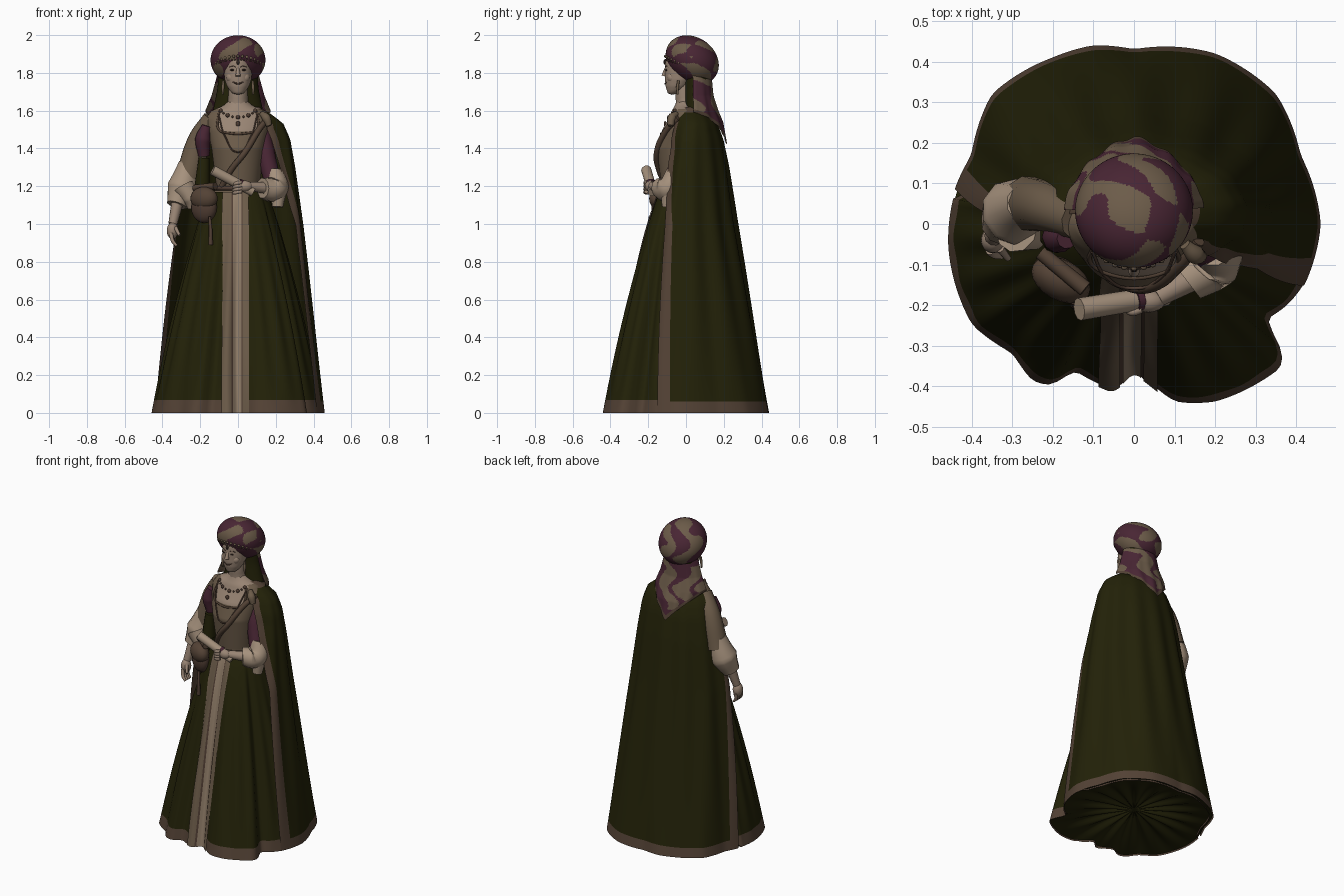
import bpy, bmesh, math
from math import sin, cos, pi, radians
from mathutils import Vector, Matrix

cube = bpy.data.objects.get("Cube")
if cube:
    bpy.data.objects.remove(cube)


def material(name, r, g, b):
    m = bpy.data.materials.new(name)
    m.use_nodes = True
    m.diffuse_color = (r, g, b, 1)
    m.node_tree.nodes["Principled BSDF"].inputs["Base Color"].default_value = (r, g, b, 1)
    return m


GREEN = material("dark_green_cloth", .0165, .0155, .0025)
BROWN = material("brown_trim", .088, .055, .036)
TAN = material("tan_brocade", .15, .106, .067)
PURPLE = material("plum_cloth", .066, .019, .034)
CREAM = material("cream_linen", .38, .285, .205)
SKIN = material("skin", .32, .235, .175)
PALE = material("pale_underskirt", .28, .205, .14)
LEATHER = material("dark_leather", .08, .047, .033)
DARK = material("dark_detail", .03, .018, .014)


def lerp(a, b, t):
    return a + (b - a) * t


def keyed(keys, x):
    """Interpolate a list of (position, values...) rows."""
    if x <= keys[0][0]:
        return keys[0][1:]
    for p, q in zip(keys, keys[1:]):
        if x <= q[0]:
            t = (x - p[0]) / (q[0] - p[0])
            return tuple(lerp(a, b, t) for a, b in zip(p[1:], q[1:]))
    return keys[-1][1:]


def grid(name, fn, nu, nv, mats, rule=None, wrap=False):
    """Surface from fn(u, v), with a colour rule on the face centres."""
    cols = nu if wrap else nu + 1
    bm = bmesh.new()
    vs = [bm.verts.new(fn(i / nu, j / nv)) for j in range(nv + 1) for i in range(cols)]
    for j in range(nv):
        for i in range(nu):
            k = (i + 1) % cols
            f = bm.faces.new((vs[j * cols + i], vs[j * cols + k],
                              vs[(j + 1) * cols + k], vs[(j + 1) * cols + i]))
            f.smooth = True
            if rule:
                f.material_index = rule(f.calc_center_median(), (i + .5) / nu, (j + .5) / nv)
    bmesh.ops.remove_doubles(bm, verts=bm.verts, dist=.00001)
    bmesh.ops.recalc_face_normals(bm, faces=bm.faces)
    me = bpy.data.meshes.new(name)
    bm.to_mesh(me)
    bm.free()
    for m in mats:
        me.materials.append(m)
    bpy.context.collection.objects.link(bpy.data.objects.new(name, me))


def ball(name, c, r, mats, rule=None, tilt=(0, 0, 0), n=20):
    rot = Matrix.Rotation(tilt[2], 3, 'Z') @ Matrix.Rotation(tilt[1], 3, 'Y') @ Matrix.Rotation(tilt[0], 3, 'X')

    def fn(u, v):
        a, b = 2 * pi * u, pi * v
        return Vector(c) + rot @ Vector((r[0] * cos(a) * sin(b), r[1] * sin(a) * sin(b), r[2] * cos(b)))
    grid(name, fn, n, max(6, n // 2), mats, rule, True)


def tube(name, pts, mat, closed=False):
    """Rounded tube through (x, y, z, radius) points."""
    cu = bpy.data.curves.new(name, 'CURVE')
    cu.dimensions = '3D'
    cu.bevel_depth = 1
    cu.bevel_resolution = 3
    cu.resolution_u = 8
    cu.use_fill_caps = True
    sp = cu.splines.new('BEZIER')
    sp.bezier_points.add(len(pts) - 1)
    for bp, p in zip(sp.bezier_points, pts):
        bp.co, bp.radius = p[:3], p[3]
        bp.handle_left_type = bp.handle_right_type = 'AUTO'
    sp.use_cyclic_u = closed
    cu.materials.append(mat)
    bpy.context.collection.objects.link(bpy.data.objects.new(name, cu))


# Wavy hem outline in hundredths, as polar keys
HEM = [(46, 0), (41, 17), (35, 32), (20, 42), (0, 43), (-10, 44), (-20, 41), (-35, 32),
       (-40, 17), (-44, 9), (-46, -5), (-40, -25), (-30, -32), (-25, -39), (-20, -40),
       (-15, -36), (-5, -41), (0, -36), (5, -40), (10, -44), (20, -44), (37, -35),
       (36, -29), (32, -24), (38, -20), (42, -15)]
polar = sorted((math.atan2(y, x) % (2 * pi), math.hypot(x, y) / 100) for x, y in HEM)
polar.append((2 * pi, .46))


def hem(a):
    return sum(keyed(polar, (a + d) % (2 * pi))[0] for d in (-.03, 0, .03)) / 3


# Skirt with hem band, split front and creased underside
TOP = 1.17


def skirt_point(a, t):
    w = t ** .82
    r = hem(a) * (.95 if sin(a) > .15 else .995) + .011 * sin(24 * a) * sin(pi * t)
    return Vector((lerp(.15, r, w) * cos(a), lerp(-.02, 0, w) + lerp(.12, r, w) * sin(a), TOP * (1 - t)))


grid("skirt", lambda u, v: skirt_point(2 * pi * u, v), 180, 34, [GREEN, BROWN],
     lambda c, u, v: int(c.z < .068), True)


def underside_point(u, v):
    a = 2 * pi * u
    r = hem(a) * .985 * (1 - v)
    return Vector((r * cos(a), r * sin(a), .008 + .05 * v + .012 * (1 + sin(18 * a)) * sin(pi * v)))


grid("skirt_underside", underside_point, 144, 10, [GREEN], None, True)


def front_strip(name, x0, x1, push, mat):
    def fn(u, v):
        r = lerp(.15, .39, v ** .82)
        p = skirt_point(-pi / 2 + lerp(x0, x1, u) / r, v)
        p.y -= push
        return p
    grid(name, fn, 8, 34, [mat])


front_strip("front_shadow", -.04, .03, .003, LEATHER)
front_strip("front_panel", -.027, .018, .006, PALE)
front_strip("front_trim_right", -.085, -.034, .008, TAN)
front_strip("front_trim_left", .024, .055, .008, TAN)

# Cape over the back and left shoulder
CAPE = [(1, .01, 0, .33, .27), (1.3, .015, .01, .285, .215), (1.45, .02, .02, .255, .175),
        (1.53, .02, .03, .22, .135), (1.58, .01, .03, .17, .1), (1.62, 0, .03, .11, .07)]
# Height, start angle, flattening of the front
CAPE_EDGE = [(0, -20, 1), (1, -27, .9), (1.2, -38, .75), (1.4, -50, .65), (1.5, -55, .75), (1.62, -50, 1)]


def cape_point(u, v):
    z = 1.62 * (1 - v)
    start, flat = keyed(CAPE_EDGE, z)
    a = radians(lerp(start, 169 + 9 * z, u))
    cx, cy, rx, ry = keyed(CAPE, z)
    p = Vector((cx + rx * cos(a), cy + ry * sin(a) * (flat if sin(a) < 0 else 1), z))
    if z < 1:
        p = p.lerp(Vector((hem(a) * cos(a), hem(a) * sin(a), z)), 1 - z)
    return p + Vector((cos(a), sin(a), 0)) * .008 * sin(13 * a) * sin(pi * v)


grid("cape", cape_point, 100, 54, [GREEN, BROWN],
     lambda c, u, v: int(c.z < .06 or c.z > 1.59 or u < .05 or u > .96))

# Bodice with square neckline
BODY = [(1.12, .15, .12, -.02), (1.2, .115, .105, -.025), (1.4, .14, .125, -.03), (1.5, .16, .11, -.015),
        (1.56, .17, .09, 0), (1.6, .14, .075, 0), (1.625, .08, .06, 0), (1.65, .05, .05, 0)]


def body_point(a, z, push=0):
    rx, ry, cy = keyed(BODY, z)
    return Vector(((rx + push) * cos(a), cy + (ry + push) * sin(a), z))


grid("bodice", lambda u, v: body_point(2 * pi * u, lerp(1.12, 1.65, v)), 96, 53, [TAN, SKIN],
     lambda c, u, v: int(c.z > 1.61 or (c.y < 0 and c.z > 1.485 and abs(c.x) < .1)), True)
tube("neckline_trim", [(*body_point(radians(a), z, .001), .006) for a, z in
                       ((-134, 1.595), (-129, 1.5), (-105, 1.48), (-75, 1.48), (-51, 1.5), (-46, 1.595))], BROWN)
tube("belt", [(*body_point(i * pi / 6, 1.19, .004), .012) for i in range(12)], LEATHER, True)
tube("shoulder_strap", [(*body_point(radians(a), z, .006), .016) for a, z in
                        ((-25, 1.56), (-48, 1.5), (-75, 1.38), (-105, 1.29), (-135, 1.2))], BROWN)
tube("shoulder_knot", [(.125, -.05, 1.585, .014), (.15, -.075, 1.56, .024), (.165, -.08, 1.52, .016)], TAN)

# Necklaces
for i in range(9):
    a = radians(-130 + 10 * i)
    ball("necklace_bead", body_point(a, 1.6 - .035 * sin(pi * i / 8), .002),
         [.011 if i % 2 == 0 else .006] * 3, [LEATHER], n=10)
ball("necklace_drop", body_point(-pi / 2, 1.53, .003), (.012, .007, .016), [LEATHER], n=10)
tube("long_chain", [(*body_point(radians(a), z, .006), .004) for a, z in
                    ((-130, 1.58), (-115, 1.46), (-90, 1.38), (-65, 1.46), (-50, 1.58))], LEATHER)

# Right arm hanging at the side
tube("right_sleeve", [(-.135, .01, 1.56, .05), (-.205, .04, 1.44, .062), (-.26, .05, 1.25, .07)], TAN)
tube("right_sleeve_inset", [(-.165, -.035, 1.52, .026), (-.185, -.03, 1.45, .042), (-.18, -.02, 1.36, .03)], PURPLE)
tube("right_sleeve_lining", [(-.18, -.03, 1.35, .03), (-.19, -.03, 1.2, .042)], GREEN)
tube("right_puff_sleeve", [(-.265, .05, 1.32, .05), (-.295, .03, 1.19, .083), (-.325, 0, 1.1, .055)], CREAM)
tube("right_sleeve_flap", [(-.29, -.01, 1.2, .06), (-.25, -.02, 1.13, .045), (-.245, -.02, 1.08, .02)], CREAM)
tube("right_forearm", [(-.32, 0, 1.12, .032), (-.345, -.03, 1, .024)], SKIN)
ball("right_palm", (-.347, -.04, .965), (.03, .032, .045), [SKIN])
for i in range(4):
    tube("right_finger", [(-.355 + .003 * i, -.065 + .017 * i, .95, .011),
                          (-.345, -.075 + .017 * i, .91, .01), (-.325, -.08 + .017 * i, .885, .007)], SKIN)
tube("right_thumb", [(-.33, -.06, .98, .011), (-.31, -.085, .94, .008)], SKIN)

# Left arm bent across the waist
tube("left_sleeve", [(.125, 0, 1.52, .04), (.145, -.03, 1.38, .05), (.18, -.065, 1.24, .045)], PURPLE)
tube("left_puff_sleeve", [(.195, -.06, 1.28, .045), (.195, -.09, 1.19, .072), (.13, -.14, 1.19, .055)], CREAM)
tube("left_cuff_drape", [(.215, -.09, 1.18, .045), (.21, -.1, 1.09, .03)], CREAM)
tube("left_forearm", [(.15, -.13, 1.19, .032), (.06, -.18, 1.2, .024)], SKIN)
ball("left_palm", (.035, -.19, 1.2), (.042, .028, .03), [SKIN])
for i in range(4):
    tube("left_finger", [(.02, -.21, 1.22 - .016 * i, .01), (-.01, -.215, 1.215 - .016 * i, .01),
                         (-.025, -.19, 1.205 - .014 * i, .008)], SKIN)

# Scroll and belt bag
tube("scroll", [(-.135, -.21, 1.285, .028), (.08, -.175, 1.17, .026)], CREAM)
tube("scroll_ribbon", [(0, -.188, 1.213, .031), (.015, -.185, 1.205, .031)], PURPLE)
ball("bag_body", (-.18, -.13, 1.09), (.074, .045, .085), [LEATHER], tilt=(0, 0, -.5))
ball("bag_flap", (-.18, -.138, 1.135), (.078, .05, .062), [BROWN], tilt=(0, 0, -.5))
tube("bag_bar", [(-.23, -.07, 1.19, .018), (-.12, -.16, 1.2, .02)], BROWN)
tube("bag_tassel", [(-.15, -.19, 1.04, .007), (-.145, -.2, .96, .01), (-.145, -.2, .89, .012)], LEATHER)

# Head
tube("neck", [(0, .01, 1.6, .065), (0, -.005, 1.66, .052), (0, -.01, 1.74, .05)], SKIN)
FACE = [(1.684, 0, 0, -.075), (1.69, .027, .025, -.07), (1.705, .043, .042, -.059), (1.73, .059, .061, -.047),
        (1.765, .071, .077, -.034), (1.81, .075, .084, -.027), (1.86, .073, .085, -.025), (1.92, .06, .07, -.015)]


def face_point(a, z, push=0):
    rx, ry, cy = keyed(FACE, z)
    return Vector(((rx + push) * cos(a), cy + (ry + push) * sin(a), z))


grid("face", lambda u, v: face_point(2 * pi * u, lerp(1.684, 1.92, v)), 40, 32, [SKIN], None, True)
tube("nose", [(0, -.104, 1.825, .008), (0, -.113, 1.8, .011), (0, -.117, 1.783, .014)], SKIN)
tube("smile", [(*face_point(radians(a), z), r) for a, z, r in
               ((-116, 1.754, .002), (-103, 1.746, .004), (-90, 1.743, .005),
                (-77, 1.746, .004), (-64, 1.754, .002))], LEATHER)
for s in (-1, 1):
    ball("cheek", (s * .034, -.076, 1.775), (.028, .024, .028), [SKIN])
    ball("eye", face_point(radians(-90 + s * 23), 1.815), (.013, .005, .005), [DARK], n=12)
    tube("eyebrow", [(*face_point(radians(-90 + s * d), z), .002) for d, z in
                     ((11, 1.831), (24, 1.837), (38, 1.829))], LEATHER)
    tube("earring", [(s * .078, -.04, 1.76, .006), (s * .08, -.045, 1.72, .008), (s * .08, -.045, 1.685, .005)], TAN)

# Hair covering behind the face
HAIR = [(1.56, .145, .075), (1.62, .128, .07), (1.72, .108, .07), (1.86, .1, .08)]


def hair_point(u, v):
    z = lerp(1.56, 1.86, v)
    rx, ry = keyed(HAIR, z)
    return Vector((rx * cos(2 * pi * u), .06 + ry * sin(2 * pi * u), z))


grid("hair_veil", hair_point, 40, 16, [GREEN], None, True)


# Turban and hanging hood with patches of two cloths
def patches(c, u, v):
    return int(sin(42 * c.x + 2 * sin(34 * c.z) + 22 * c.y) + sin(38 * c.y + 30 * c.z - 16 * c.x) > -.15)


ball("turban", (0, .033, 1.868), (.145, .15, .12), [TAN, PURPLE], patches, (-.62, 0, 0), 128)
for name, count, size, drop in (("turban_bead", 15, .008, 0), ("turban_chain", 21, .005, .018)):
    for i in range(count):
        a = lerp(-1.3, 1.3, i / (count - 1))
        ball(name, (.128 * sin(a), .02 - .128 * cos(a), 1.888 - drop * cos(a) - .06 * (1 - cos(a))),
             [size] * 3, [TAN if drop == 0 else LEATHER], n=8)
ball("brow_jewel", (0, -.113, 1.858), (.009, .006, .014), [DARK], n=10)
HOOD = [(1.42, .15, .185), (1.54, .165, .165), (1.6, .173, .14), (1.68, .14, .115), (1.79, .11, .105)]


def hood_point(u, v):
    a = radians(lerp(3, 177, u))
    z = lerp(1.79, 1.42 + .17 * abs(cos(a)), v)
    rx, ry = keyed(HOOD, z)
    return Vector((rx * cos(a), .03 + ry * sin(a) + .004 * sin(14 * a) * v, z))


grid("hood_drape", hood_point, 90, 60, [TAN, PURPLE, BROWN],
     lambda c, u, v: 2 if v > .92 else patches(c, u, v))
